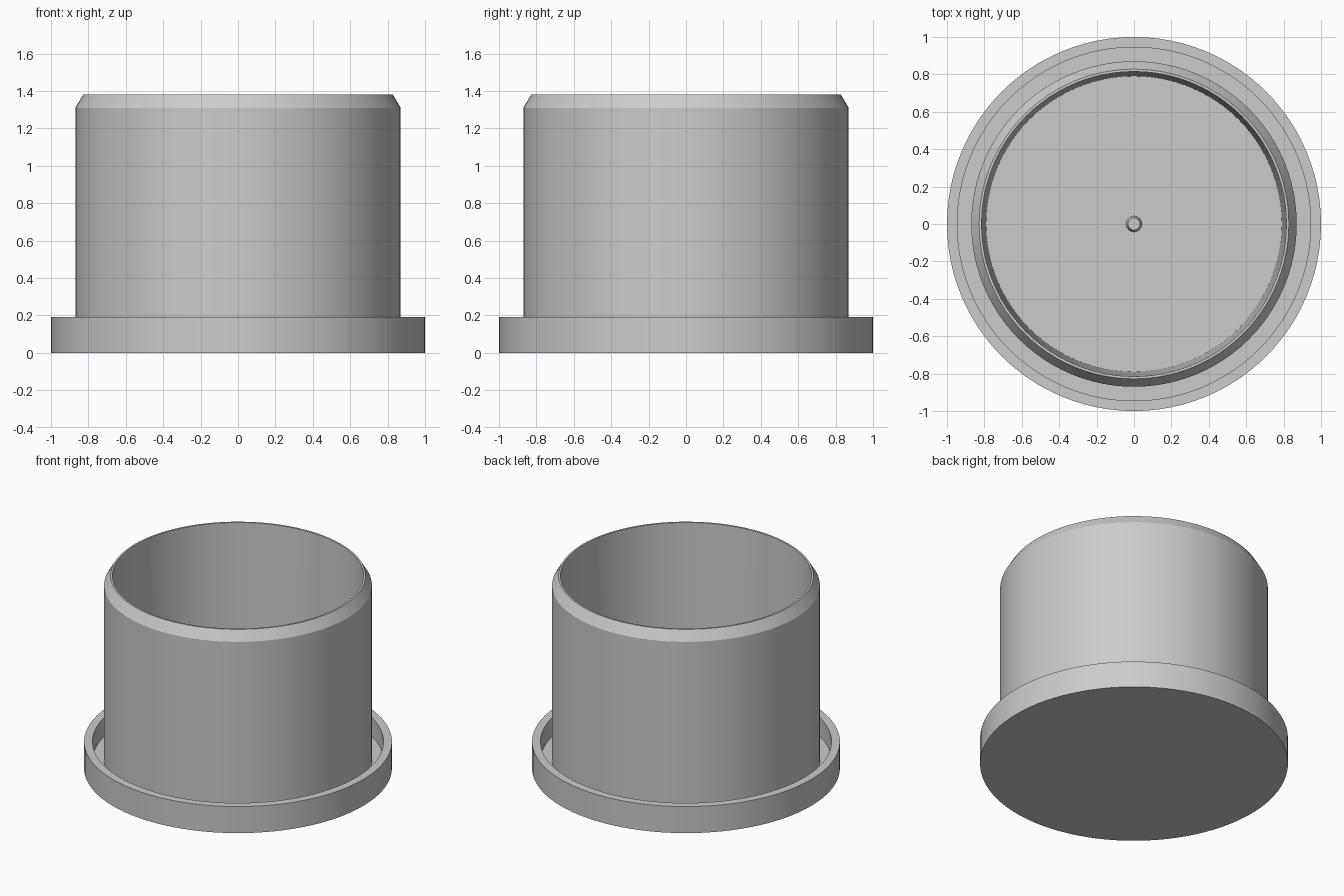
import bpy
import bmesh
import math

SEGMENTS = 96
FLOOR = 0.055

if "Cube" in bpy.data.objects:
    bpy.data.objects.remove(bpy.data.objects["Cube"], do_unlink=True)

# Single plain grey
grey = bpy.data.materials.new("plain_grey")
grey.use_nodes = True
grey.diffuse_color = (0.6, 0.6, 0.6, 1)
grey.node_tree.nodes["Principled BSDF"].inputs["Base Color"].default_value = (0.6, 0.6, 0.6, 1)


def lathe(name, profile, closed=False, segments=SEGMENTS):
    """Revolve a (radius, height) profile about the z axis."""
    bm = bmesh.new()
    verts = [bm.verts.new((r, 0, z)) for r, z in profile]
    pairs = list(zip(verts, verts[1:]))
    if closed:
        pairs.append((verts[-1], verts[0]))
    for a, b in pairs:
        bm.edges.new((a, b))
    bmesh.ops.spin(bm, geom=bm.verts[:] + bm.edges[:], cent=(0, 0, 0),
                   axis=(0, 0, 1), angle=math.tau, steps=segments)
    bmesh.ops.remove_doubles(bm, verts=bm.verts[:], dist=0.0001)
    bmesh.ops.recalc_face_normals(bm, faces=bm.faces[:])
    mesh = bpy.data.meshes.new(name)
    bm.to_mesh(mesh)
    bm.free()
    mesh.materials.append(grey)
    obj = bpy.data.objects.new(name, mesh)
    bpy.context.collection.objects.link(obj)
    bpy.ops.object.select_all(action="DESELECT")
    obj.select_set(True)
    bpy.context.view_layer.objects.active = obj
    bpy.ops.object.shade_smooth_by_angle(angle=math.radians(20))
    return obj


# Flat base with an upstanding rim
lathe("base_dish", [(0, 0), (1, 0), (1, 0.19), (0.945, 0.19),
                    (0.945, FLOOR), (0, FLOOR)])

# Tall sleeve: chamfered lip outside, slightly tapered bore inside
lathe("sleeve", [(0.87, 0.03), (0.87, 1.31), (0.828, 1.38),
                 (0.815, 1.38), (0.79, 0.03)], closed=True)

# Small raised nub in the middle of the floor
lathe("centre_nub", [(0, 0.03), (0.042, 0.03), (0.042, FLOOR),
                     (0.032, FLOOR + 0.03), (0, FLOOR + 0.03)], segments=32)
